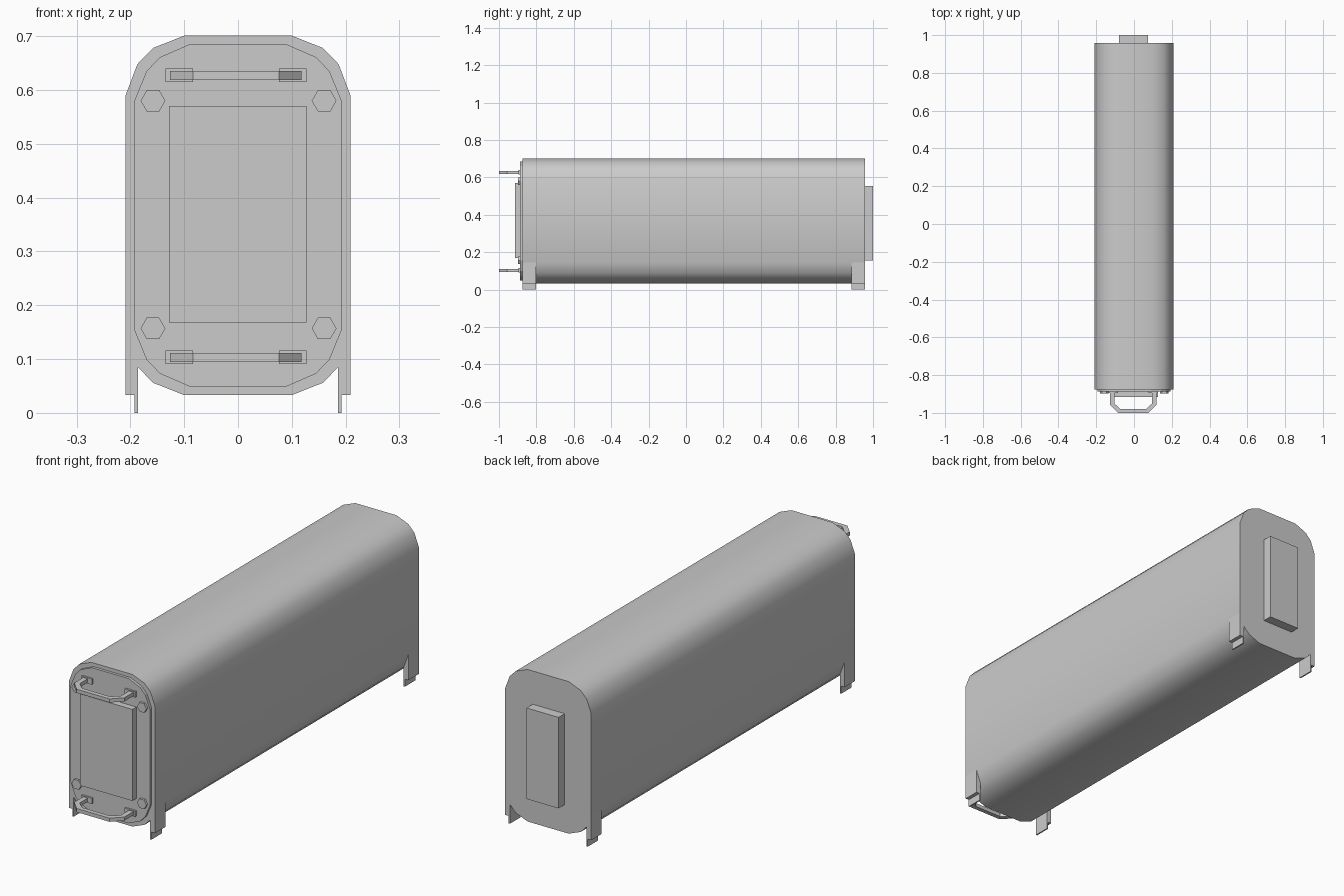
import bpy, bmesh, math
from mathutils import Vector

old = bpy.data.objects.get("Cube")
if old:
    bpy.data.objects.remove(old, do_unlink=True)

grey = bpy.data.materials.new("plain_grey")
grey.use_nodes = True
COLOR = (0.6, 0.6, 0.6, 1)
grey.diffuse_color = COLOR
grey.node_tree.nodes["Principled BSDF"].inputs["Base Color"].default_value = COLOR


def prism(name, outline, start, depth, smooth=False):
    """Extrude a closed 3D outline from its own plane along one direction."""
    bm = bmesh.new()
    base = bm.faces.new([bm.verts.new(Vector(p) + Vector(start)) for p in outline])
    out = bmesh.ops.extrude_face_region(bm, geom=[base])
    moved = [g for g in out["geom"] if isinstance(g, bmesh.types.BMVert)]
    bmesh.ops.translate(bm, verts=moved, vec=depth)
    bmesh.ops.recalc_face_normals(bm, faces=bm.faces)
    mesh = bpy.data.meshes.new(name)
    bm.to_mesh(mesh)
    bm.free()
    mesh.materials.append(grey)
    ob = bpy.data.objects.new(name, mesh)
    bpy.context.collection.objects.link(ob)
    if smooth:
        bpy.ops.object.select_all(action="DESELECT")
        ob.select_set(True)
        bpy.context.view_layer.objects.active = ob
        bpy.ops.object.shade_smooth_by_angle(angle=math.radians(35))
    return ob


def box(name, x, y, z):
    outline = [(x[0], 0, z[0]), (x[1], 0, z[0]), (x[1], 0, z[1]), (x[0], 0, z[1])]
    return prism(name, outline, (0, y[0], 0), (0, y[1] - y[0], 0))


def rounded(corner):
    """Mirror one corner (x, z) into a full outline with four equal corners."""
    right = corner + [(x, -z) for x, z in reversed(corner)]
    return [(x, 0, z) for x, z in right + [(-x, z) for x, z in reversed(right)]]


MID = 0.367     # height of the body's middle
FRONT, BACK = -0.875, 0.957

# Long rounded shell and its front door
prism("body_shell", rounded([(0.1, 0.334), (0.158, 0.311), (0.187, 0.281), (0.209, 0.223)]),
      (0, FRONT, MID), (0, BACK - FRONT, 0), smooth=True)
prism("front_door", rounded([(0.09, 0.318), (0.145, 0.294), (0.17, 0.268), (0.193, 0.212)]),
      (0, FRONT, MID), (0, -0.012, 0))

# Raised front panel and rear box
box("front_panel", (-0.128, 0.127), (-0.915, -0.885), (0.168, 0.57))
box("rear_box", (-0.08, 0.075), (BACK, 1.0), (0.155, 0.555))

# Four feet: a thick upper block with a thin tab below
for side, s in (("left", 1), ("right", -1)):
    for end, y in (("front", (FRONT, -0.803)), ("rear", (0.884, BACK))):
        foot = [(0.186, 0), (0.192, 0), (0.192, 0.033), (0.209, 0.033),
                (0.209, 0.144), (0.186, 0.095)]
        prism(f"{end}_{side}_foot", [(s * x, 0, z) for x, z in foot],
              (0, y[0], 0), (0, y[1] - y[0], 0))

# Hexagonal door bolts
hexagon = [(0.023 * math.cos(math.radians(60 * i)), 0,
            0.023 * math.sin(math.radians(60 * i))) for i in range(6)]
for side, x in (("left", 0.16), ("right", -0.158)):
    for level, z in (("upper", 0.58), ("lower", 0.157)):
        prism(f"{level}_{side}_bolt", hexagon, (x, -0.897, z), (0, 0.012, 0))

# Bent grab handles on mounting pads
outer = [(0.122, -0.885), (0.122, -0.957), (0.08, -1.0)]
inner = [(0.068, -0.98), (0.1, -0.95), (0.1, -0.885)]
half = outer + inner
path = (outer + [(-x, y) for x, y in reversed(outer)]
        + [(-x, y) for x, y in reversed(inner)] + list(inner))
for level, z in (("upper", 0.627), ("lower", 0.103)):
    prism(f"{level}_handle", [(x, y, 0) for x, y in path], (-0.004, 0, z - 0.008), (0, 0, 0.016))
    for side, s in (("left", 1), ("right", -1)):
        xs = sorted((-0.004 + s * 0.08, -0.004 + s * 0.131))
        box(f"{level}_{side}_handle_pad", xs, (-0.895, -0.885), (z - 0.0125, z + 0.0125))
